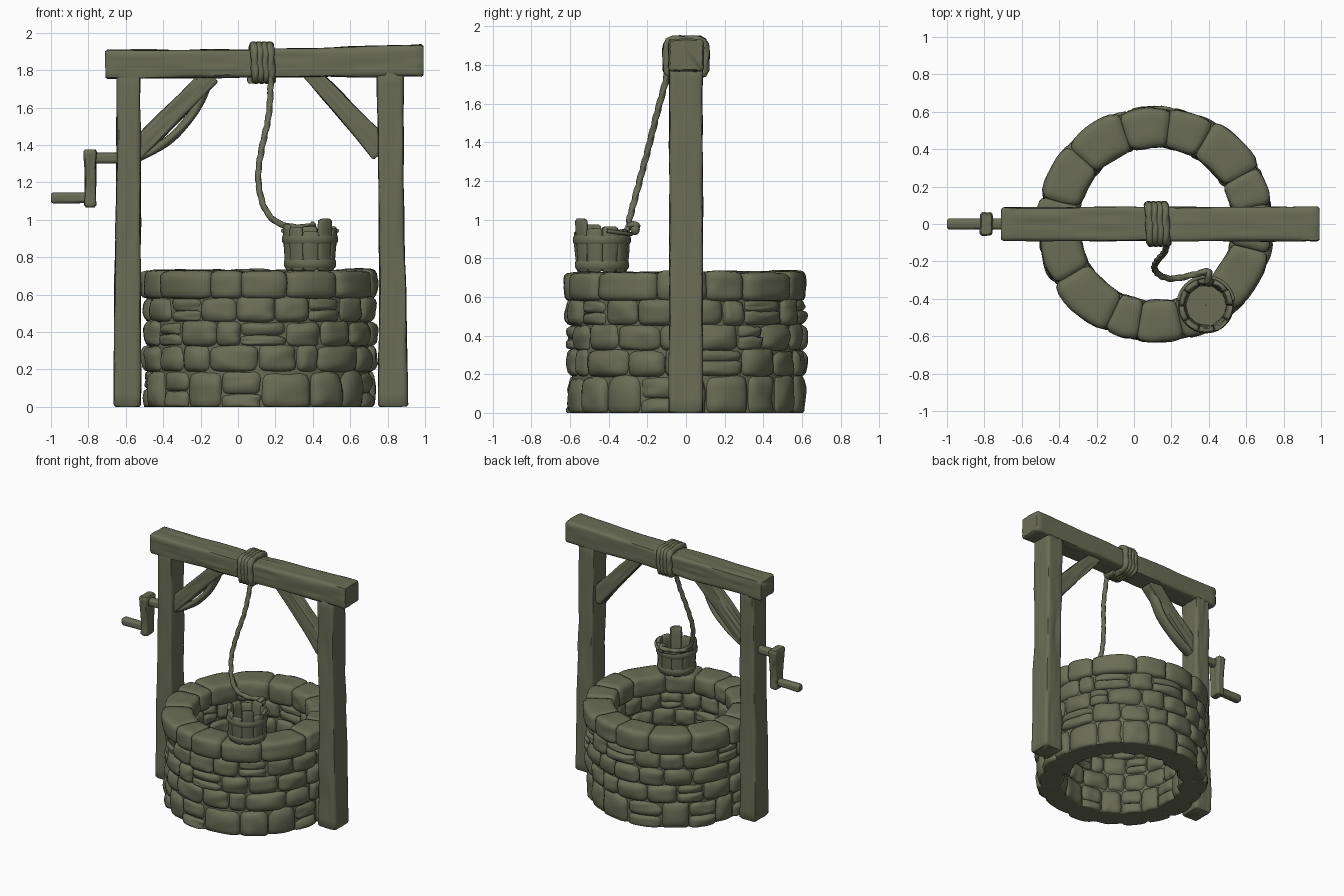
import bpy, bmesh, math, random
from mathutils import Vector, noise

if "Cube" in bpy.data.objects:
    bpy.data.objects.remove(bpy.data.objects["Cube"])

random.seed(4)
mat = bpy.data.materials.new("olive clay")
mat.diffuse_color = (0.145, 0.153, 0.092, 1)
mat.use_nodes = True
mat.node_tree.nodes["Principled BSDF"].inputs["Base Color"].default_value = mat.diffuse_color
WELL = (0.115, 0.0)
PAIL = (0.385, -0.435)


def finish(name, bm, angle=50):
    bmesh.ops.recalc_face_normals(bm, faces=bm.faces)
    me = bpy.data.meshes.new(name)
    bm.to_mesh(me)
    bm.free()
    for p in me.polygons:
        p.use_smooth = True
    me.set_sharp_from_angle(angle=math.radians(angle))
    me.materials.append(mat)
    ob = bpy.data.objects.new(name, me)
    bpy.context.collection.objects.link(ob)
    return ob


def skin(bm, rings, loop=False):
    """Bridge rings of points; cap the ends unless looped."""
    vs = [[bm.verts.new(p) for p in r] for r in rings]
    n = len(vs[0])
    pairs = list(zip(vs, vs[1:])) + ([(vs[-1], vs[0])] if loop else [])
    for a, b in pairs:
        for i in range(n):
            j = (i + 1) % n
            bm.faces.new((a[i], a[j], b[j], b[i]))
    if not loop:
        bm.faces.new(vs[0])
        bm.faces.new(vs[-1])


def lathe(name, profile, c, seg=64):
    bm = bmesh.new()
    rings = []
    for i in range(seg):
        a = math.tau * i / seg
        rings.append([(c[0] + r * math.cos(a), c[1] + r * math.sin(a), z) for r, z in profile])
    skin(bm, rings, True)
    return finish(name, bm, 40)


def timber(name, sections, grain=0.006, steps=26, seed=0.0, p=10):
    """Rough-hewn timber in the xz plane; sections are (x, z, half width, half depth)."""
    s0, s1 = sections[0], sections[-1]
    d = Vector((s1[0] - s0[0], 0, s1[1] - s0[1])).normalized()
    u, v = Vector((d.z, 0, -d.x)), Vector((0, 1, 0))
    length = math.hypot(s1[0] - s0[0], s1[1] - s0[1])
    e = 0.012 / length
    ts = [0, e] + [i / steps for i in range(1, steps)] + [1 - e, 1]
    rings, n = [], 10
    square = []
    for i in range(n):
        k = -1 + 2 * i / n
        square += [(k, -1, i), (1, k, n + i), (-k, 1, 2 * n + i), (-1, -k, 3 * n + i)]
    square.sort(key=lambda q: q[2])
    for t in ts:
        f = t * (len(sections) - 1)
        i = min(int(f), len(sections) - 2)
        x, z, hu, hv = [a + (b - a) * (f - i) for a, b in zip(sections[i], sections[i + 1])]
        inset = 0.009 if t in (0, 1) else 0
        ring = []
        for a, b, _ in square:
            s = (abs(a) ** p + abs(b) ** p) ** (-1 / p)
            g = grain * noise.noise((a * 5 + seed, b * 5, t * length * 2.5))
            g += grain * 0.7 * noise.noise((a * 1.5, b * 1.5 + seed, t * length * 6)) - inset
            ring.append(Vector((x, 0, z)) + u * a * s * (hu + g) + v * b * s * (hv + g))
        rings.append(ring)
    bm = bmesh.new()
    skin(bm, rings)
    for w in bm.verts:
        w.co.z = max(w.co.z, 0)
    return finish(name, bm)


def smooth_path(pts, per=14):
    """Catmull-Rom samples through the points."""
    P = [Vector(p) for p in pts]
    P = [2 * P[0] - P[1]] + P + [2 * P[-1] - P[-2]]
    out = []
    for a, b, c, d in zip(P, P[1:], P[2:], P[3:]):
        for i in range(per):
            t = i / per
            out.append(0.5 * (2 * b + (c - a) * t + (2 * a - 5 * b + 4 * c - d) * t * t
                              + (3 * b - a - 3 * c + d) * t ** 3))
    return out + [P[-2]]


def sweep(name, path, r, lobes=0.0, pitch=0.09, sides=12, flat=1.0):
    """Tube along a path, with twisted strands when lobes > 0."""
    rings, nrm, dist = [], Vector((1, 0.2, 0.1)), 0
    for i, p in enumerate(path):
        t = (path[min(i + 1, len(path) - 1)] - path[max(i - 1, 0)]).normalized()
        nrm = (nrm - t * nrm.dot(t)).normalized()
        b = t.cross(nrm)
        if i:
            dist += (p - path[i - 1]).length
        ring = []
        for k in range(sides):
            a = math.tau * k / sides
            rr = r * (1 + lobes * math.cos(3 * a - math.tau * dist / pitch))
            o = nrm * math.cos(a) * rr + b * math.sin(a) * rr
            ring.append(p + Vector((o.x, o.y * flat, o.z)))
        rings.append(ring)
    bm = bmesh.new()
    skin(bm, rings)
    return finish(name, bm, 70)


def block(bm, c, a0, a1, z0, z1, r0, r1, cuts=6, p=5, rough=0.014, bulge=0.012, taper=0.0):
    """Rounded curved block, wedge of a ring."""
    tmp = bmesh.new()
    bmesh.ops.create_cube(tmp, size=2)
    bmesh.ops.subdivide_edges(tmp, edges=tmp.edges[:], cuts=cuts, use_grid_fill=True)
    vm, off = {}, Vector((random.random(), random.random(), random.random())) * 50
    for w in tmp.verts:
        q = w.co
        k = sum(abs(x) ** p for x in q) ** (-1 / p)
        x, y, z = q * k
        n = noise.noise(q * 1.1 + off)
        a = (a0 + a1) / 2 + x * (a1 - a0) / 2 + n * rough * 0.7
        h = (z0 + z1) / 2 + z * (z1 - z0) / 2 + n * rough * 0.5
        r = (r0 + r1) / 2 + y * (r1 - r0) / 2 + n * rough
        r += bulge * y * (1 - x * x) * (1 - z * z) + taper * (h - z0)
        vm[w] = bm.verts.new((c[0] + r * math.cos(a), c[1] + r * math.sin(a), max(h, 0)))
    for f in tmp.faces:
        bm.faces.new([vm[w] for w in f.verts])
    tmp.free()


def course(name, count, z0, z1, r0, r1, split=0.0, **kw):
    """One ring of stones with uneven widths; some are two thin stones stacked."""
    bm = bmesh.new()
    start = random.random()
    cuts = [start + math.tau * (i + random.uniform(-0.24, 0.24)) / count for i in range(count)]
    cuts.append(cuts[0] + math.tau)
    for a0, a1 in zip(cuts, cuts[1:]):
        out = r1 + random.uniform(-0.012, 0.008)
        a0, a1 = a0 - 0.008, a1 + 0.008
        if random.random() < split:
            m = z0 + (z1 - z0) * random.uniform(0.4, 0.6)
            block(bm, WELL, a0, a1, z0, m + 0.005, r0, out, **kw)
            block(bm, WELL, a0, a1, m - 0.005, z1, r0, out - 0.008, **kw)
        else:
            dz = random.uniform(-0.008, 0.008)
            block(bm, WELL, a0, a1, z0 - 0.006, z1 + 0.006 + dz, r0, out, **kw)
    finish(name, bm, 80)


# Well wall: hidden mortar core, stone courses, coping stones
lathe("wall_core", [(0.445, 0.0), (0.59, 0.0), (0.59, 0.69), (0.445, 0.69)], WELL)
levels = [0.0, 0.19, 0.325, 0.455, 0.585]
for i, (a, b) in enumerate(zip(levels, levels[1:])):
    course(f"stone_course_{i + 1}", 18, a - (0.02 if i == 0 else 0), b, 0.425, 0.615,
           split=0.3 if i == 0 else 0.12)
course("coping_stones", 14, 0.583, 0.728, 0.415, 0.628, p=7, rough=0.01, bulge=0.008)

# Timber frame
timber("left_post", [(-0.591, 0, 0.072, 0.088), (-0.591, 0.6, 0.07, 0.086),
                     (-0.585, 1.2, 0.064, 0.085), (-0.586, 1.8, 0.062, 0.085)], seed=1)
timber("right_post", [(0.83, 0, 0.08, 0.088), (0.828, 0.6, 0.07, 0.086),
                      (0.817, 1.2, 0.066, 0.085), (0.815, 1.8, 0.072, 0.085)], seed=7)
timber("top_beam", [(-0.71, 1.831, 0.077, 0.09), (0.14, 1.836, 0.073, 0.09),
                    (0.992, 1.852, 0.085, 0.092)], seed=13, steps=34)
timber("right_brace", [(0.375, 1.80, 0.042, 0.05), (0.57, 1.59, 0.052, 0.05),
                       (0.775, 1.365, 0.068, 0.05)], seed=21)
timber("left_brace", [(-0.56, 1.355, 0.052, 0.05), (-0.14, 1.775, 0.05, 0.05)], seed=25)
sweep("left_brace_splinter", smooth_path([(-0.56, 0, 1.32), (-0.45, 0, 1.375), (-0.355, 0, 1.44),
      (-0.265, 0, 1.535), (-0.2, 0, 1.64), (-0.145, 0, 1.78)]), 0.024, 0.06, 0.3, flat=1.8)

# Crank
timber("crank_axle", [(-0.58, 1.33, 0.029, 0.03), (-0.78, 1.33, 0.029, 0.03)], 0.002, 6, p=3)
timber("crank_arm", [(-0.79, 1.067, 0.032, 0.05), (-0.789, 1.16, 0.028, 0.046),
                     (-0.789, 1.26, 0.028, 0.056), (-0.79, 1.376, 0.036, 0.064)], 0.004, 12, seed=3, p=6)
timber("crank_handle", [(-0.78, 1.118, 0.028, 0.028), (-1.0, 1.117, 0.03, 0.03)], 0.002, 8, p=3)

# Rope coiled round the beam, then hanging to the bucket
coil = []
turns, per = 4, 40
for i in range(turns * per + 1):
    a = math.tau * i / per - math.pi / 2
    c, s = math.cos(a), math.sin(a)
    k = (abs(c) ** 6 + abs(s) ** 6) ** (-1 / 6)
    coil.append(Vector((0.07 + 0.112 * i / (turns * per), 0.099 * c * k, 1.84 + 0.09 * s * k)))
sweep("rope_coil", coil, 0.022, 0.14, 0.1)
sweep("hanging_rope", smooth_path([(0.175, -0.09, 1.82), (0.175, -0.105, 1.72), (0.163, -0.15, 1.55),
      (0.125, -0.195, 1.37), (0.108, -0.235, 1.22), (0.135, -0.272, 1.08), (0.19, -0.292, 1.0),
      (0.26, -0.285, 0.967), (0.33, -0.268, 0.96), (0.392, -0.253, 0.965), (0.4, -0.275, 0.975),
      (0.392, -0.305, 0.96)]), 0.016, 0.15, 0.08)
bm = bmesh.new()
bmesh.ops.create_uvsphere(bm, u_segments=16, v_segments=10, radius=0.024)
for w in bm.verts:
    w.co = Vector((0.397, -0.263, 0.95)) + Vector((w.co.x, w.co.y, w.co.z * 1.25))
finish("rope_knot", bm)

# Bucket: uneven staves, hoops, floor and a fallen handle
bm = bmesh.new()
tops = [0.965, 0.95, 0.965, 0.945, 0.965, 0.975, 0.96, 0.94, 1.005, 0.955]
for i, top in enumerate(tops):
    a = math.tau * (i + 0.02) / len(tops)
    block(bm, PAIL, a, a + 0.635, 0.728, top, 0.102, 0.13, cuts=4, p=10,
          rough=0.004, bulge=0.002, taper=0.07)
finish("bucket_staves", bm, 60)
lathe("bucket_floor", [(0.002, 0.735), (0.115, 0.735), (0.115, 0.775), (0.002, 0.775)], PAIL, 32)
for name, z, r in (("lower_hoop", 0.765, 0.125), ("upper_hoop", 0.895, 0.135)):
    lathe(name, [(r - 0.01, z - 0.022), (r + 0.008, z - 0.022), (r + 0.014, z - 0.012),
                 (r + 0.015, z + 0.012), (r + 0.01, z + 0.022), (r - 0.01, z + 0.022)], PAIL, 40)
handle = []
for i in range(25):
    a = math.radians(10 + 160 * i / 24)
    handle.append(Vector((PAIL[0] + 0.149 * math.cos(a), PAIL[1] + 0.152 * math.sin(a),
                          0.945 - 0.02 * math.sin(a))))
sweep("bucket_handle", handle, 0.01, sides=8)
